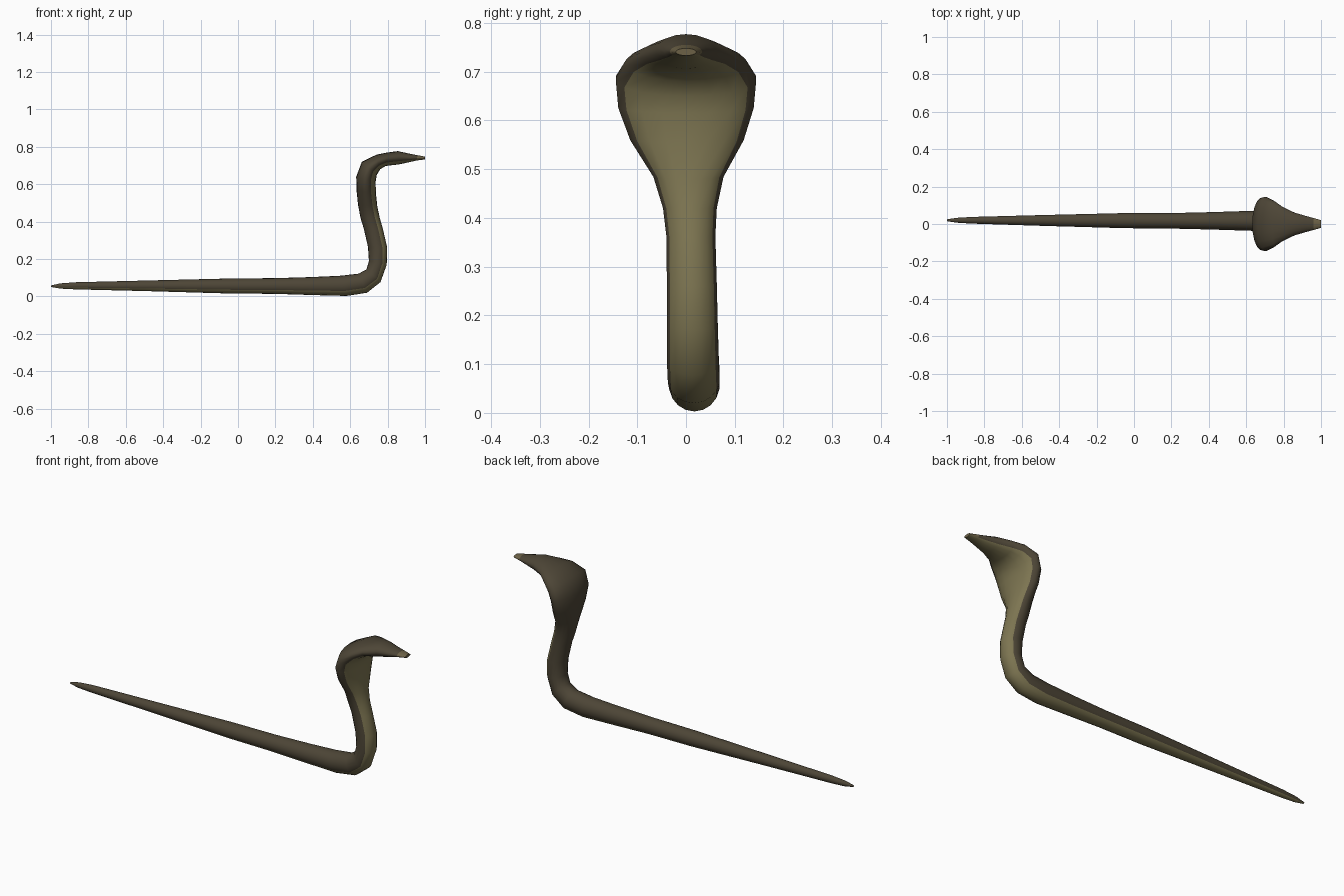
import bpy, bmesh, math
from mathutils import Vector


def material(name, rgb):
    m = bpy.data.materials.new(name)
    m.diffuse_color = (*rgb, 1.0)
    return m


back_mat = material("dark olive back", (0.074, 0.060, 0.037))
belly_mat = material("light olive belly", (0.205, 0.178, 0.083))
snout_mat = material("tan snout", (0.150, 0.120, 0.062))

# Cross-sections from tail to snout: back x, z, belly x, z, half width, centre y
sections = [
    (-1.00, 0.059, -1.00, 0.051, 0.005, 0.020),
    (-0.95, 0.070, -0.95, 0.042, 0.013, 0.020),
    (-0.87, 0.076, -0.87, 0.038, 0.018, 0.020),
    (-0.50, 0.085, -0.50, 0.029, 0.029, 0.019),
    (-0.05, 0.096, -0.05, 0.016, 0.041, 0.018),
    (0.20, 0.098, 0.20, 0.014, 0.042, 0.017),
    (0.40, 0.104, 0.42, 0.007, 0.047, 0.017),
    (0.55, 0.111, 0.58, 0.003, 0.052, 0.017),
    (0.645, 0.122, 0.69, 0.020, 0.054, 0.016),
    (0.687, 0.145, 0.762, 0.077, 0.054, 0.014),
    (0.700, 0.190, 0.795, 0.170, 0.053, 0.013),
    (0.695, 0.265, 0.798, 0.260, 0.052, 0.012),
    (0.672, 0.365, 0.775, 0.360, 0.051, 0.010),
    (0.655, 0.420, 0.758, 0.420, 0.056, 0.008),
    (0.642, 0.490, 0.745, 0.480, 0.073, 0.005),
    (0.634, 0.565, 0.737, 0.555, 0.118, 0.002),
    (0.632, 0.640, 0.736, 0.615, 0.141, 0.0),
    (0.662, 0.720, 0.742, 0.650, 0.146, 0.0),
    (0.740, 0.758, 0.760, 0.680, 0.124, 0.0),
    (0.800, 0.770, 0.790, 0.698, 0.092, 0.0),
    (0.855, 0.777, 0.860, 0.706, 0.062, 0.0),
    (0.920, 0.763, 0.915, 0.718, 0.044, 0.0),
    (0.960, 0.755, 0.955, 0.727, 0.033, 0.0),
    (1.000, 0.748, 1.000, 0.733, 0.021, 0.0),
]
SIDES = 18

# Snake skin lofted through the cross-sections
bm = bmesh.new()
rings = []
for bx, bz, ux, uz, w, y in sections:
    top, low = Vector((bx, y, bz)), Vector((ux, y, uz))
    mid, axis = (top + low) / 2, (low - top) / 2
    ring = []
    for i in range(SIDES):
        a = 2 * math.pi * i / SIDES
        ring.append(bm.verts.new(mid + axis * math.cos(a) + Vector((0, w * math.sin(a), 0))))
    rings.append(ring)

for r, (lo, hi) in enumerate(zip(rings, rings[1:])):
    for i in range(SIDES):
        j = (i + 1) % SIDES
        f = bm.faces.new((lo[i], lo[j], hi[j], hi[i]))
        f.smooth = True
        # Belly stripe covers the third of the ring facing forward or down
        on_belly = i < 3 or i >= SIDES - 3
        f.material_index = 1 if on_belly else 0
        if r == len(rings) - 2 and not on_belly:
            f.material_index = 2

# Closed tail and snout
bm.faces.new(rings[0]).material_index = 1
bm.faces.new(rings[-1]).material_index = 2
bmesh.ops.recalc_face_normals(bm, faces=bm.faces)

mesh = bpy.data.meshes.new("snake_body")
bm.to_mesh(mesh)
bm.free()
for m in (back_mat, belly_mat, snout_mat):
    mesh.materials.append(m)
snake = bpy.data.objects.new("snake_body", mesh)
bpy.context.collection.objects.link(snake)
